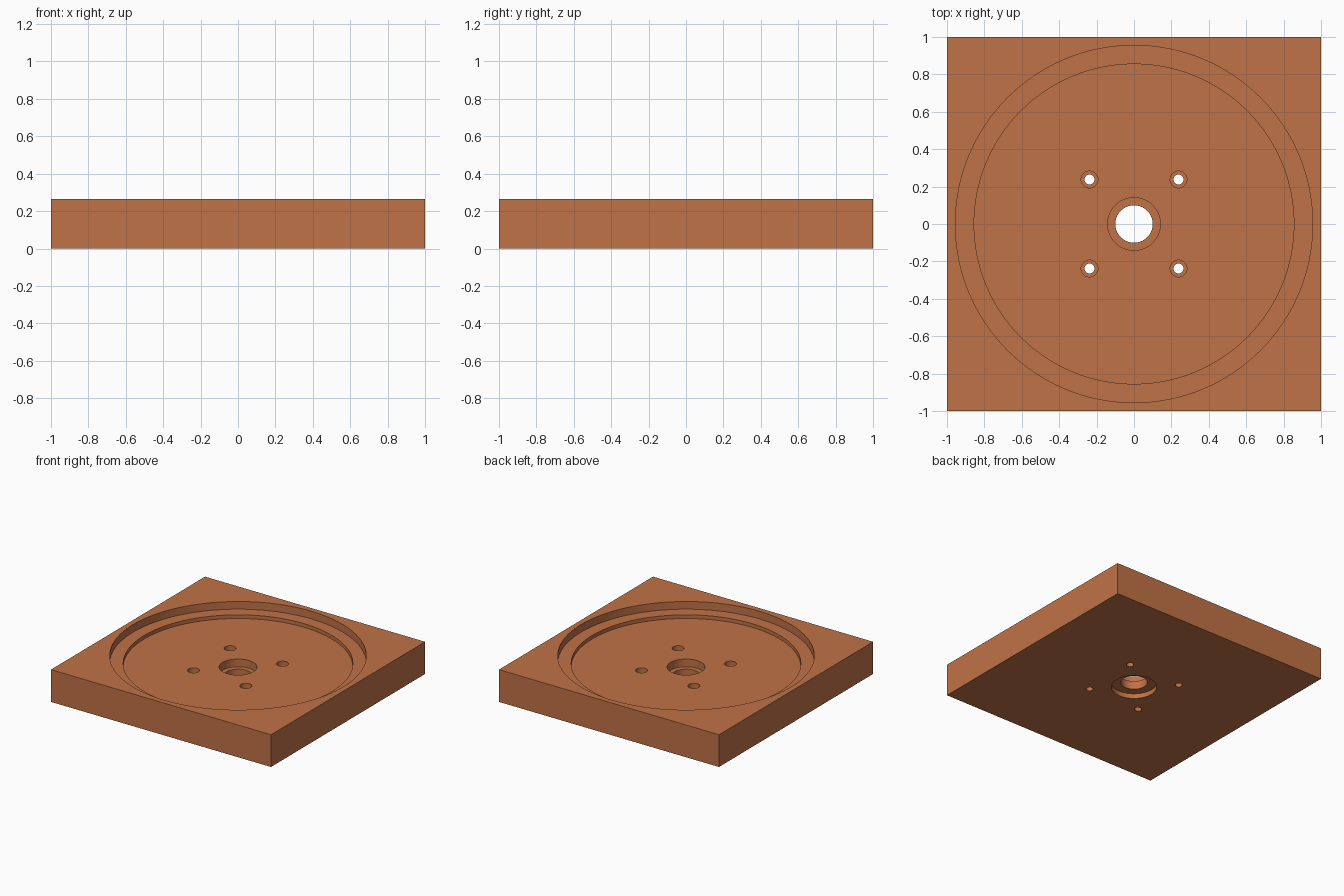
import bpy, bmesh, math

if "Cube" in bpy.data.objects:
    bpy.data.objects.remove(bpy.data.objects["Cube"])

H = 0.265           # plate height
FLOOR = 0.172       # floor of the round recess

copper = bpy.data.materials.new("copper_brown")
copper.diffuse_color = (0.53, 0.17, 0.063, 1)
copper.use_nodes = True
copper.node_tree.nodes["Principled BSDF"].inputs["Base Color"].default_value = copper.diffuse_color


def lathe(name, profile, x, y, steps):
    """Closed solid of revolution from (radius, z) points, bottom to top."""
    bm = bmesh.new()
    rings = []
    for r, z in profile:
        rings.append([bm.verts.new((x + r * math.cos(2 * math.pi * i / steps),
                                    y + r * math.sin(2 * math.pi * i / steps), z))
                      for i in range(steps)])
    for a, b in zip(rings, rings[1:]):
        for i in range(steps):
            j = (i + 1) % steps
            bm.faces.new((a[i], a[j], b[j], b[i]))
    bm.faces.new(rings[0][::-1])
    bm.faces.new(rings[-1])
    mesh = bpy.data.meshes.new(name)
    bm.to_mesh(mesh)
    bm.free()
    mesh.materials.append(copper)
    obj = bpy.data.objects.new(name, mesh)
    bpy.context.collection.objects.link(obj)
    return obj


# Square plate
bpy.ops.mesh.primitive_cube_add(size=1, location=(0, 0, H / 2))
plate = bpy.context.object
plate.name = "square_plate"
plate.scale = (2, 2, H)
bpy.ops.object.transform_apply(location=True, rotation=False, scale=True)
plate.data.materials.append(copper)

# Stepped round recess with a centre bore counterbored on both sides
cutters = [lathe("recess_cutter", [
    (0.171, -0.1), (0.171, 0.04), (0.10, 0.04), (0.10, 0.108),
    (0.141, 0.108), (0.141, FLOOR), (0.855, FLOOR), (0.855, 0.202),
    (0.955, 0.202), (0.955, H + 0.1)], 0, 0, 128)]

# Four counterbored screw holes
for x in (-0.238, 0.238):
    for y in (-0.238, 0.238):
        cutters.append(lathe("screw_hole_cutter", [
            (0.027, -0.1), (0.027, 0.09), (0.045, 0.09), (0.045, FLOOR + 0.02)],
            x, y, 40))

# Cut the plate, then drop the cutters
bpy.context.view_layer.objects.active = plate
for cutter in cutters:
    mod = plate.modifiers.new("cut", 'BOOLEAN')
    mod.operation = 'DIFFERENCE'
    mod.solver = 'EXACT'
    mod.object = cutter
    bpy.ops.object.modifier_apply(modifier=mod.name)
    bpy.data.objects.remove(cutter)

# Smooth round walls, sharp edges
bpy.ops.object.select_all(action='DESELECT')
plate.select_set(True)
bpy.ops.object.shade_smooth_by_angle(angle=math.radians(30))
